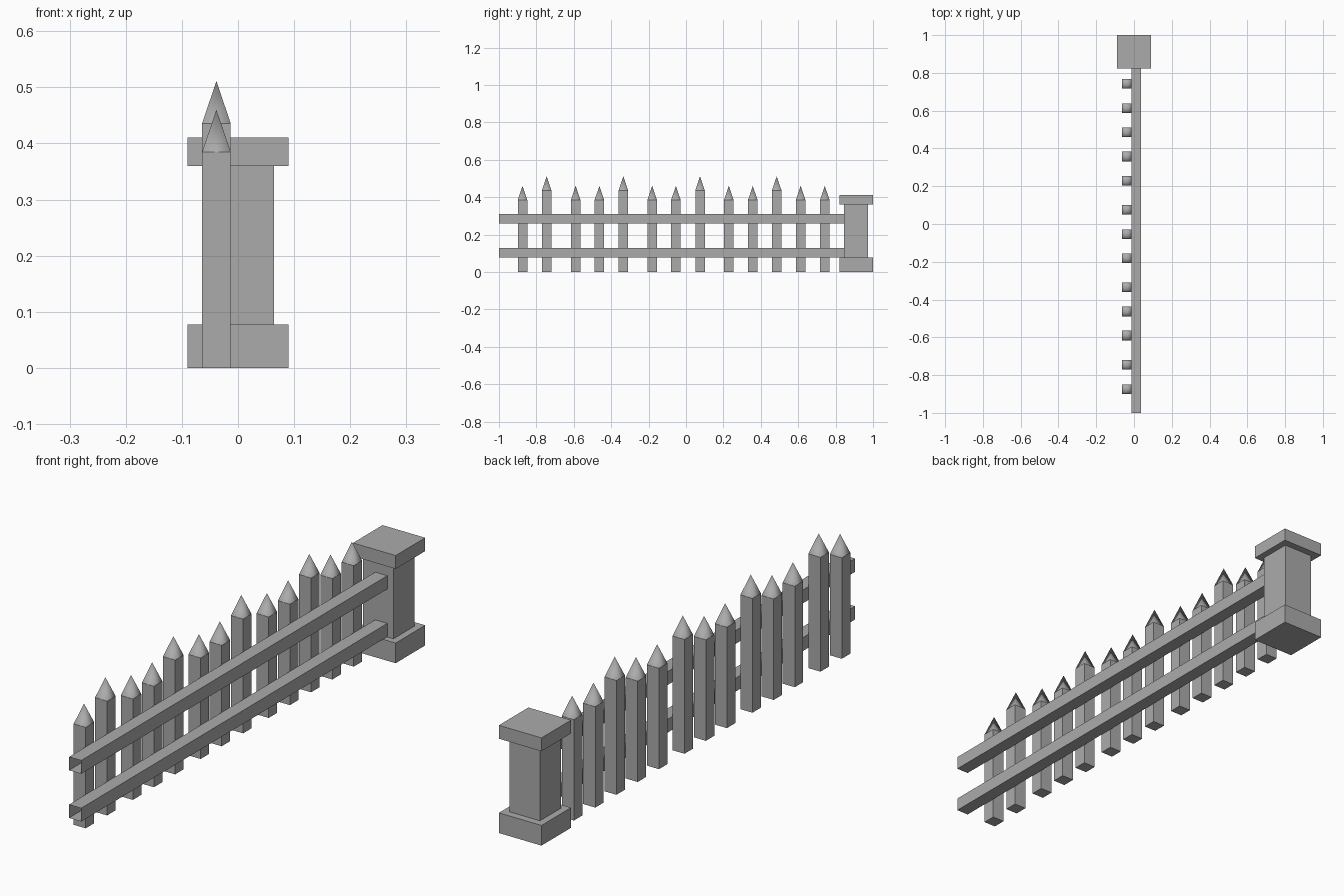
import bpy, bmesh

if "Cube" in bpy.data.objects:
    bpy.data.objects.remove(bpy.data.objects["Cube"])

# Dark grey shared by all parts
grey = bpy.data.materials.new("dark_grey")
grey.diffuse_color = (0.41, 0.41, 0.41, 1)
grey.use_nodes = True
grey.node_tree.nodes["Principled BSDF"].inputs["Base Color"].default_value = grey.diffuse_color


def add_object(name, bm):
    mesh = bpy.data.meshes.new(name)
    bm.to_mesh(mesh)
    bm.free()
    mesh.materials.append(grey)
    obj = bpy.data.objects.new(name, mesh)
    bpy.context.collection.objects.link(obj)
    return obj


def box(name, x, y, z, open_ends=False):
    """Box from (min, max) ranges; open_ends drops the two faces across y."""
    bm = bmesh.new()
    bmesh.ops.create_cube(bm, size=1)
    bm.normal_update()
    if open_ends:
        ends = [f for f in bm.faces if abs(f.normal.y) > 0.9]
        bmesh.ops.delete(bm, geom=ends, context='FACES_ONLY')
    for v in bm.verts:
        v.co = [r[0] if c < 0 else r[1] for c, r in zip(v.co, (x, y, z))]
    return add_object(name, bm)


def picket(name, x, y, shoulder, width=0.051, tip=0.075):
    """Square stake whose top is drawn up to a softly shaded point."""
    h = width / 2
    bm = bmesh.new()
    corners = [(-h, -h), (h, -h), (h, h), (-h, h)]
    low = [bm.verts.new((x + a, y + b, 0)) for a, b in corners]
    top = [bm.verts.new((x + a, y + b, shoulder)) for a, b in corners]
    apex = bm.verts.new((x, y, shoulder + tip))
    bm.faces.new(low[::-1])
    for i in range(4):
        j = (i + 1) % 4
        bm.faces.new((low[i], low[j], top[j], top[i]))
        bm.faces.new((top[i], top[j], apex)).smooth = True
        bm.edges.get((top[i], top[j])).smooth = False
    return add_object(name, bm)


# Stone post: base, shaft and cap
box("post_base", (-0.09, 0.09), (0.822, 1.0), (0, 0.077))
box("post_shaft", (-0.064, 0.064), (0.846, 0.972), (0.077, 0.36))
box("post_cap", (-0.09, 0.09), (0.822, 1.0), (0.36, 0.411))

# Two hollow-ended horizontal rails running up to the post
for name, z in (("lower_rail", 0.078), ("upper_rail", 0.26)):
    box(name, (-0.013, 0.038), (-1.0, 0.847), (z, z + 0.051), open_ends=True)

# Pickets, every third one taller
picket_y = [-0.874, -0.745, -0.59, -0.463, -0.335, -0.181, -0.054,
            0.075, 0.229, 0.357, 0.485, 0.613, 0.742]
for i, y in enumerate(picket_y):
    picket(f"picket_{i + 1}", -0.0385, y, 0.436 if i % 3 == 1 else 0.385)
